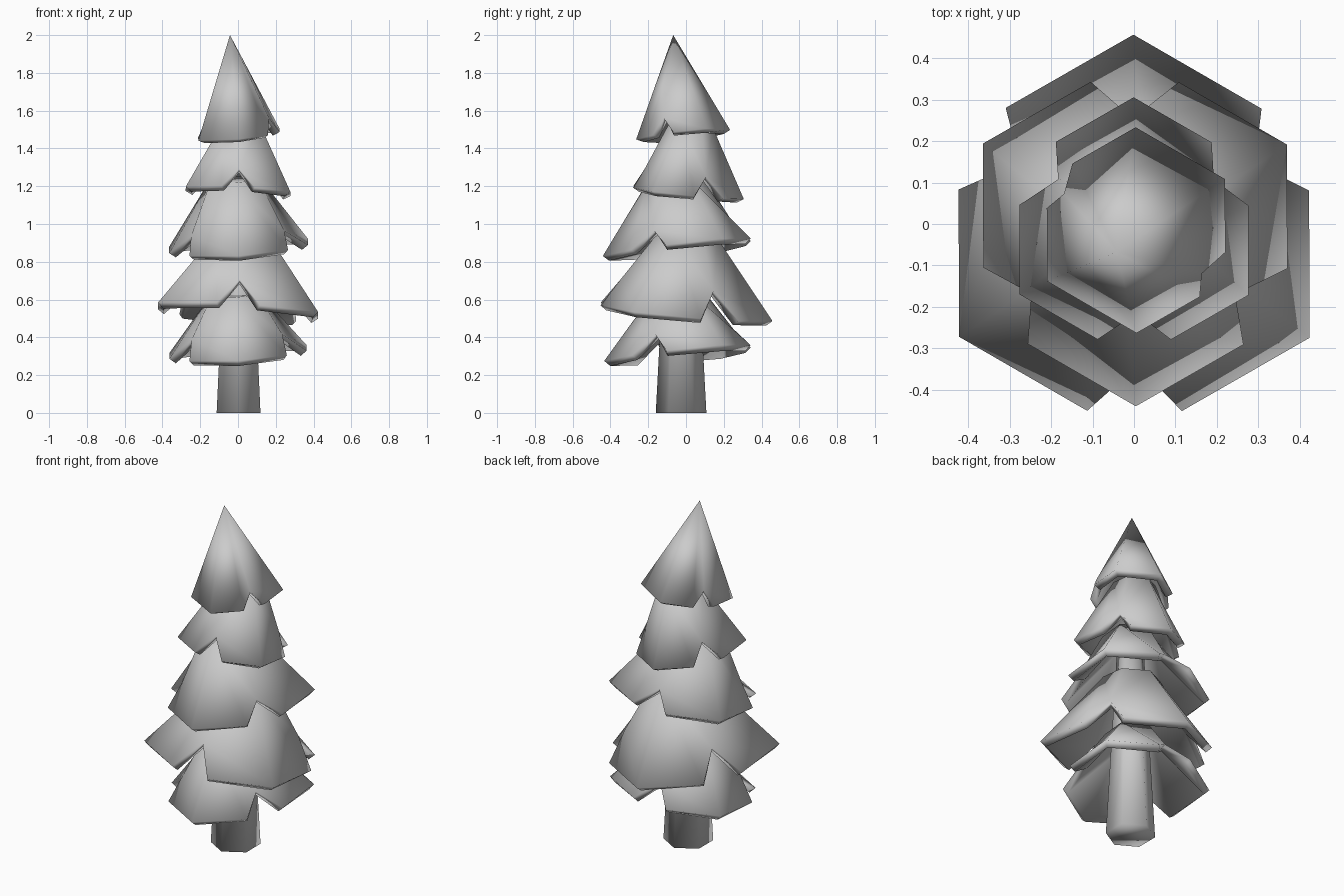
import bpy, bmesh
from math import sin, cos, radians
from mathutils import Vector

if "Cube" in bpy.data.objects:
    bpy.data.objects.remove(bpy.data.objects["Cube"])


def finish(obj):
    bpy.context.collection.objects.link(obj)
    bpy.ops.object.select_all(action='DESELECT')
    obj.select_set(True)
    bpy.context.view_layer.objects.active = obj


def polar(k, r, z):
    a = radians(30 + 60 * k)
    return Vector((r * cos(a), r * sin(a), z))


# One hexagonal skirt of foliage, split by notches at the listed corners, tilted as a whole
def tier(name, centre, r, top_r, h, tilt, notches, notch_r, notch_h, keep=0.71):
    bm = bmesh.new()
    apex = bm.verts.new((0, 0, h)) if top_r == 0 else None
    tops = [apex or bm.verts.new(polar(k, top_r, h)) for k in range(6)]
    before, after, deep = [], [], []
    for k in range(6):
        c = polar(k, r, 0)
        if k in notches:
            before.append(bm.verts.new(polar(k - 1, r, 0).lerp(c, keep)))
            after.append(bm.verts.new(polar(k + 1, r, 0).lerp(c, keep)))
            deep.append(bm.verts.new(polar(k, r * notch_r, notch_h)))
        else:
            v = bm.verts.new(c)
            before.append(v)
            after.append(v)
            deep.append(None)

    def face(*vs):
        vs = list(dict.fromkeys(vs))
        if len(vs) > 2:
            bm.faces.new(vs)

    for i in range(6):
        j = (i + 1) % 6
        if deep[i]:
            face(tops[i], deep[i], tops[j])
            face(deep[i], after[i], before[j], tops[j])
        elif deep[j]:
            face(tops[i], deep[j], tops[j])
            face(tops[i], after[i], before[j], deep[j])
        else:
            face(tops[i], after[i], before[j], tops[j])
    if not apex:
        bm.faces.new(tops)
    me = bpy.data.meshes.new(name)
    bm.to_mesh(me)
    bm.free()
    q = Vector((0, 0, 1)).rotation_difference(Vector((-tilt[0], -tilt[1], 1)))
    me.transform(q.to_matrix().to_4x4())
    obj = bpy.data.objects.new(name, me)
    obj.location = centre
    finish(obj)
    mod = obj.modifiers.new("thickness", 'SOLIDIFY')
    mod.thickness = 0.042
    mod.offset = -1
    bpy.ops.object.modifier_apply(modifier=mod.name)
    bpy.ops.object.shade_smooth()


# Trunk
bm = bmesh.new()
bmesh.ops.create_cone(bm, cap_ends=True, segments=6, radius1=0.134, radius2=0.07, depth=1.2)
me = bpy.data.meshes.new("trunk")
bm.to_mesh(me)
bm.free()
trunk = bpy.data.objects.new("trunk", me)
trunk.location = (0.003, -0.026, 0.6)
finish(trunk)
bpy.ops.object.shade_smooth()

# Foliage tiers, lowest first; lobes alternate between facing front and facing back
FRONT, BACK = (1, 3, 5), (0, 2, 4)
tier("foliage_tier_1", (0, -0.015, 0.317), 0.42, 0.145, 0.31, (0.06, 0.10), FRONT, 0.66, 0.10)
tier("foliage_tier_2", (0, -0.03, 0.535), 0.49, 0.155, 0.41, (-0.06, -0.10), BACK, 0.67, 0.145, 0.73)
tier("foliage_tier_3", (0.003, -0.018, 0.877), 0.425, 0.15, 0.36, (0.06, 0.11), FRONT, 0.67, 0.09)
tier("foliage_tier_4", (0, -0.012, 1.167), 0.32, 0.115, 0.36, (-0.05, -0.11), BACK, 0.68, 0.105, 0.68)
tier("treetop", (0.005, -0.015, 1.473), 0.25, 0, 0.532, (0.09, 0.10), (2, 5), 0.77, 0.085)
